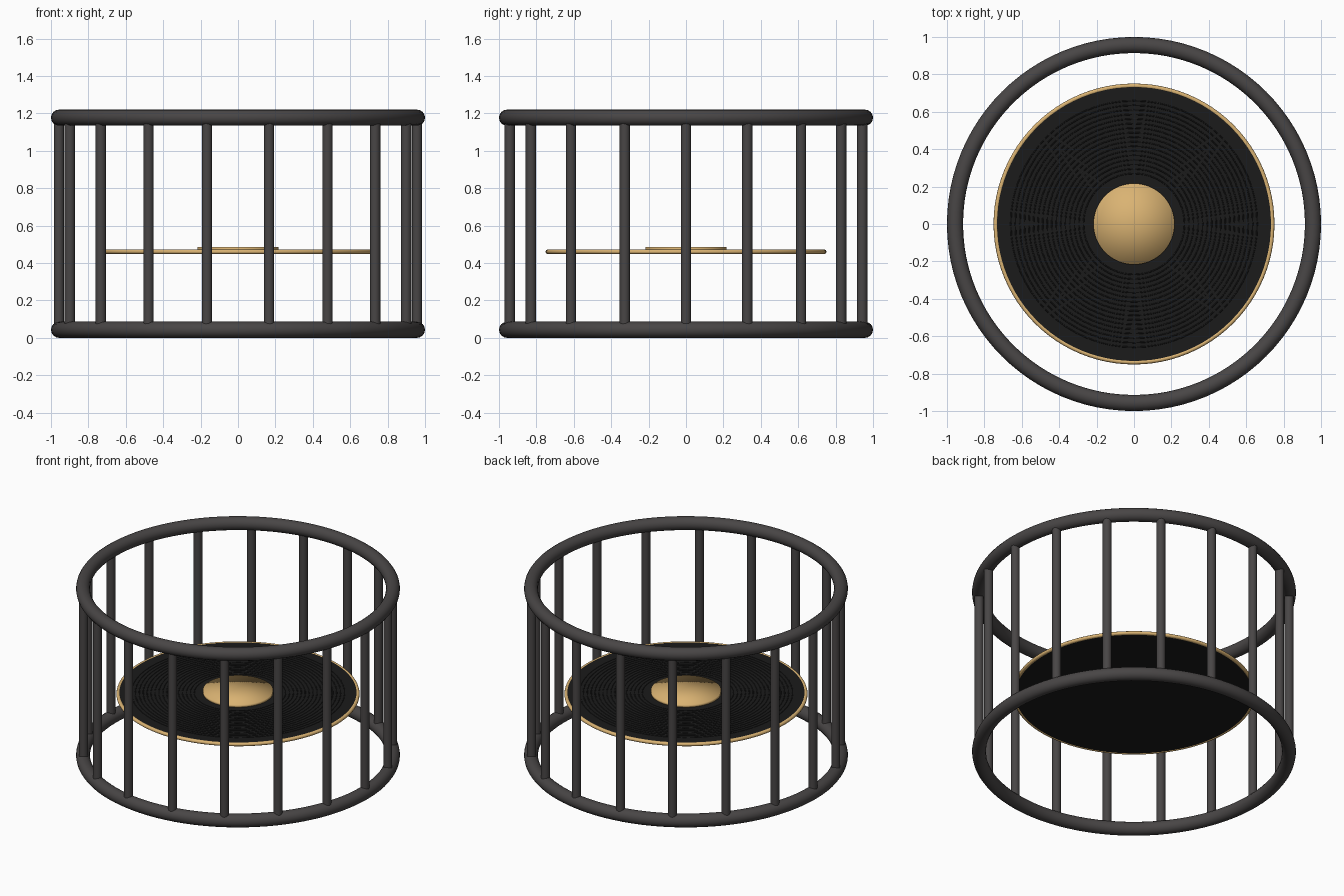
import bpy, bmesh, math

if "Cube" in bpy.data.objects:
    bpy.data.objects.remove(bpy.data.objects["Cube"])


def material(name, rgb):
    m = bpy.data.materials.new(name)
    m.diffuse_color = (*rgb, 1)
    m.use_nodes = True
    m.node_tree.nodes["Principled BSDF"].inputs["Base Color"].default_value = m.diffuse_color
    return m


CHARCOAL = material("charcoal metal", (0.065, 0.060, 0.060))
GOLD = material("warm gold", (0.70, 0.45, 0.17))
BLACK = material("matte black", (0.011, 0.011, 0.011))


def finish(name, mat, angle=None):
    ob = bpy.context.object
    ob.name = name
    ob.data.name = name
    ob.data.materials.append(mat)
    if angle is None:
        bpy.ops.object.shade_smooth()
    else:
        bpy.ops.object.shade_smooth_by_angle(angle=math.radians(angle))
    return ob


def ring(name, mat, radius, thickness, z, segments=96, sides=16):
    bpy.ops.mesh.primitive_torus_add(location=(0, 0, z), major_radius=radius,
                                     minor_radius=thickness,
                                     major_segments=segments, minor_segments=sides)
    return finish(name, mat)


def cylinder(name, mat, radius, z0, z1, x=0, y=0, sides=96, fill='NGON', angle=40, turn=0):
    bpy.ops.mesh.primitive_cylinder_add(location=(x, y, (z0 + z1) / 2), radius=radius,
                                        depth=z1 - z0, vertices=sides,
                                        end_fill_type=fill, rotation=(0, 0, turn))
    return finish(name, mat, angle)


# Frame hoops
R, TUBE, TOP = 0.957, 0.043, 1.177
ring("bottom_hoop", CHARCOAL, R, TUBE, TUBE)
ring("top_hoop", CHARCOAL, R, TUBE, TOP)

# Eighteen upright bars joining the hoops
for i in range(18):
    a = math.radians(20 * i)
    cylinder(f"upright_bar_{i + 1}", CHARCOAL, 0.028, TUBE, TOP,
             R * math.cos(a), R * math.sin(a), sides=12, turn=a)

# Floating disc with a gold rim
cylinder("disc", BLACK, 0.738, 0.451, 0.469)
ring("disc_rim", GOLD, 0.739, 0.012, 0.46, sides=10)

# Fine concentric ridges on the disc
for i in range(17):
    ring(f"disc_ridge_{i + 1}", BLACK, 0.27 + 0.0243 * i, 0.004, 0.468, segments=64, sides=6)

# Softly shaded centre label
cylinder("centre_label", GOLD, 0.217, 0.465, 0.486, sides=64, fill='TRIFAN', angle=None)
